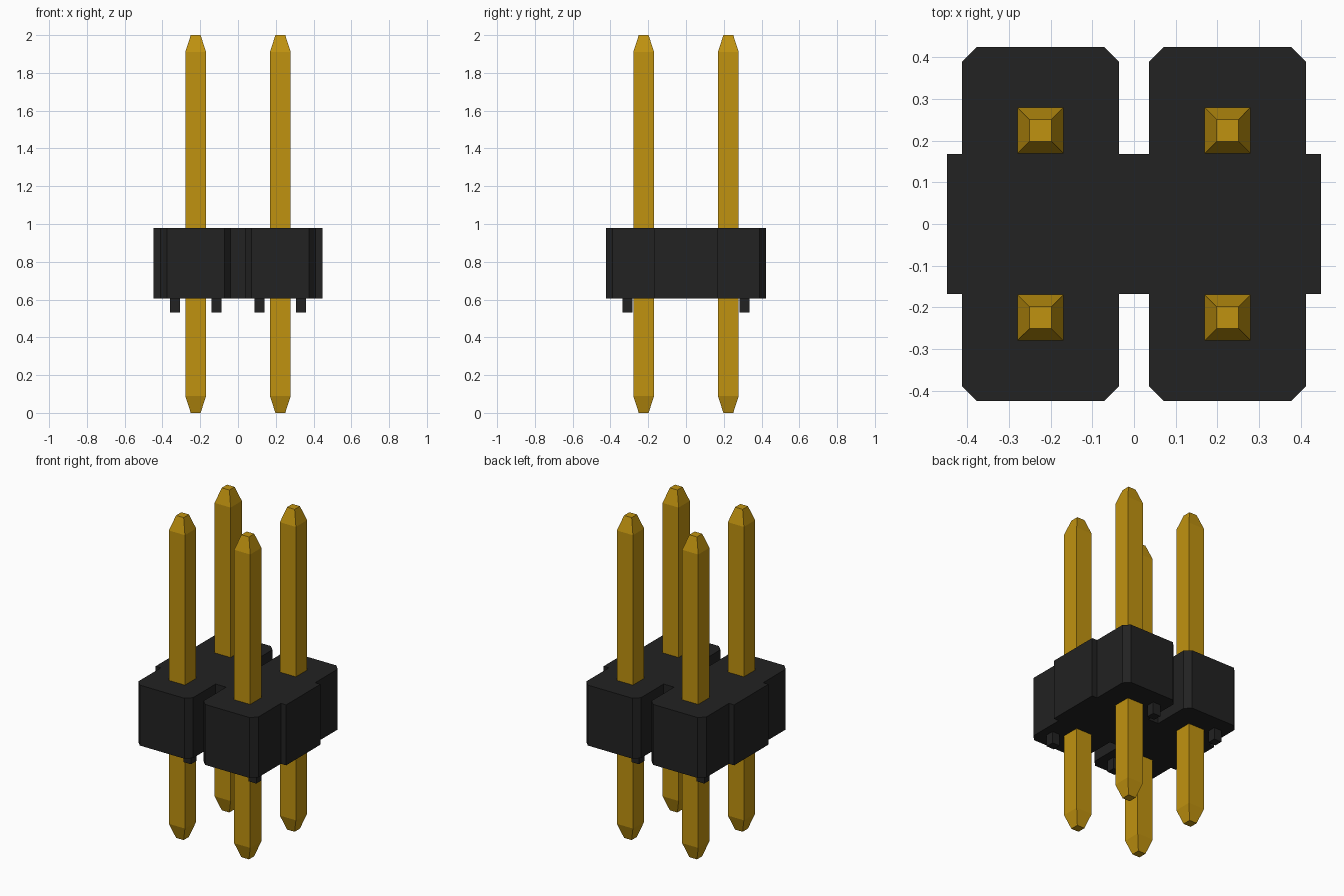
import bpy
import bmesh

cube = bpy.data.objects.get("Cube")
if cube:
    bpy.data.objects.remove(cube, do_unlink=True)


def make_material(name, color):
    mat = bpy.data.materials.new(name)
    mat.use_nodes = True
    mat.diffuse_color = color
    mat.node_tree.nodes["Principled BSDF"].inputs["Base Color"].default_value = color
    return mat


GOLD = make_material("gold", (0.53, 0.29, 0.005, 1))
BLACK = make_material("black plastic", (0.016, 0.016, 0.016, 1))


def finish(name, bm, mat):
    bmesh.ops.recalc_face_normals(bm, faces=bm.faces)
    mesh = bpy.data.meshes.new(name)
    bm.to_mesh(mesh)
    bm.free()
    mesh.materials.append(mat)
    obj = bpy.data.objects.new(name, mesh)
    bpy.context.collection.objects.link(obj)
    return obj


def loft(name, rings, mat):
    """Join stacked rings of points into a closed solid."""
    bm = bmesh.new()
    loops = [[bm.verts.new(p) for p in ring] for ring in rings]
    n = len(loops[0])
    for low, high in zip(loops, loops[1:]):
        for i in range(n):
            j = (i + 1) % n
            bm.faces.new((low[i], low[j], high[j], high[i]))
    bm.faces.new(loops[0][::-1])
    bm.faces.new(loops[-1])
    return finish(name, bm, mat)


def square(x, y, h, z):
    return [(x + sx * h, y + sy * h, z)
            for sx, sy in ((-1, -1), (1, -1), (1, 1), (-1, 1))]


PITCH = 0.224        # distance of each pin from the centre lines
BASE, TOP = 0.605, 0.98

# Housing: one quarter of the outline, mirrored into all four quadrants
quarter = [(0.448, 0.168), (0.412, 0.168), (0.412, 0.389), (0.377, 0.424),
           (0.071, 0.424), (0.036, 0.389), (0.036, 0.168)]
outline = (quarter
           + [(-x, y) for x, y in reversed(quarter)]
           + [(-x, -y) for x, y in quarter]
           + [(x, -y) for x, y in reversed(quarter)])
loft("housing", [[(x, y, z) for x, y in outline] for z in (BASE, TOP)], BLACK)

for sx, side in ((-1, "right"), (1, "left")):
    # Square pins with tapered ends
    for sy, end in ((-1, "front"), (1, "back")):
        profile = ((0.026, 0), (0.055, 0.09), (0.055, 1.91), (0.026, 2.0))
        loft(f"pin_{end}_{side}",
             [square(sx * PITCH, sy * PITCH, h, z) for h, z in profile], GOLD)
        # Standoff feet, set diagonally across each column
        loft(f"foot_{end}_{side}",
             [square(sx * PITCH - sy * 0.11, sy * 0.309, 0.026, z)
              for z in (0.532, BASE + 0.01)], BLACK)
